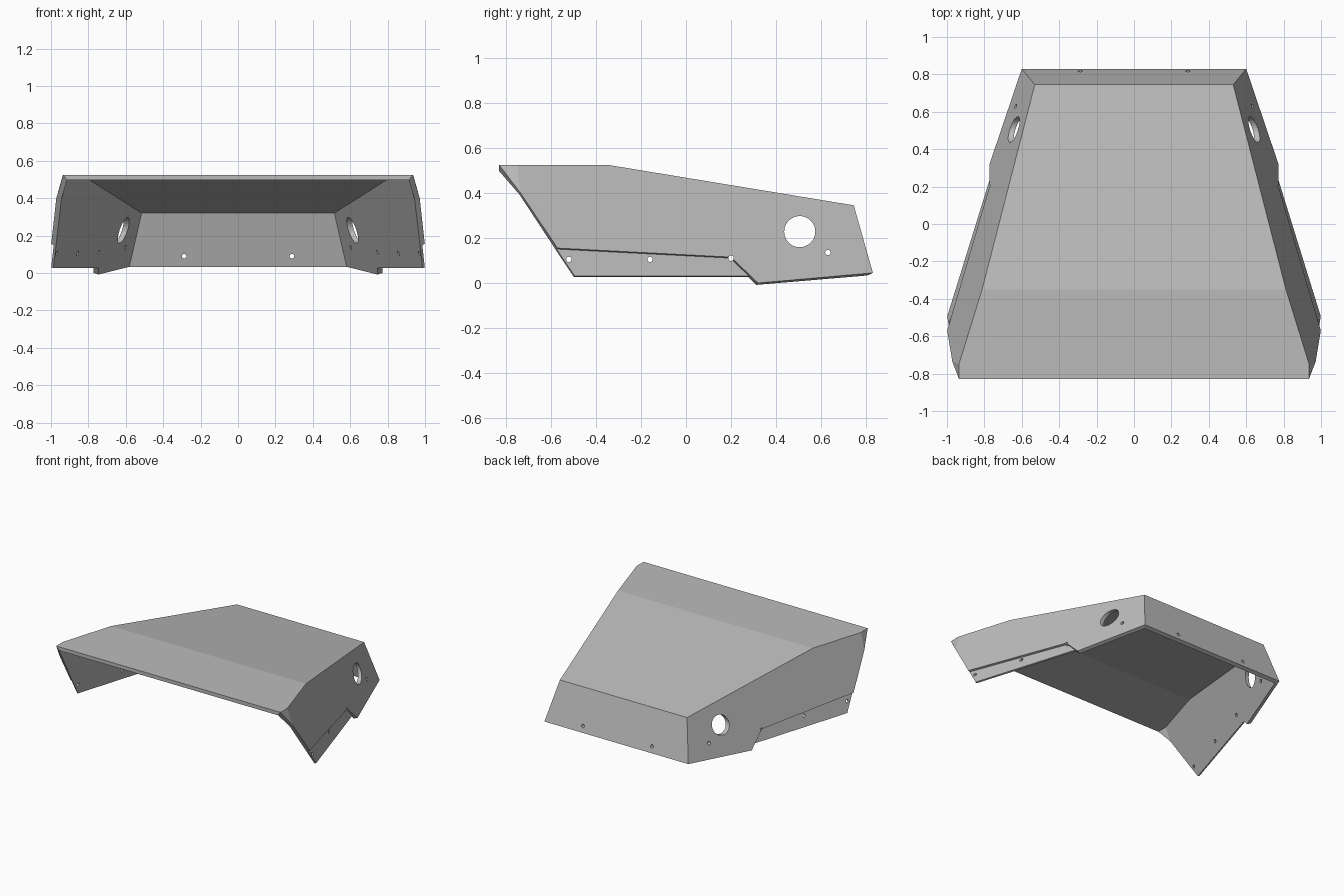
import bpy, bmesh, math
from mathutils import Vector, Matrix

if "Cube" in bpy.data.objects:
    bpy.data.objects.remove(bpy.data.objects["Cube"])

grey = bpy.data.materials.new("light_grey")
grey.diffuse_color = (0.5, 0.5, 0.5, 1)
grey.use_nodes = True
grey.node_tree.nodes["Principled BSDF"].inputs["Base Color"].default_value = grey.diffuse_color
THICK = 0.028


def side_point(s, y, z):
    """Point on the sloping side wall plane, s is the side sign."""
    return Vector((s * (0.8717 - 0.31 * y - 0.32 * z), y, z))


def make_object(name, faces, shift=0.0):
    """Mesh from lists of points, with shared corners merged."""
    bm = bmesh.new()
    for pts in faces:
        bm.faces.new([bm.verts.new(p) for p in pts])
    bmesh.ops.remove_doubles(bm, verts=bm.verts, dist=0.0005)
    bm.normal_update()
    for v in bm.verts:
        v.co -= v.normal * shift
    me = bpy.data.meshes.new(name)
    bm.to_mesh(me)
    bm.free()
    me.materials.append(grey)
    ob = bpy.data.objects.new(name, me)
    bpy.context.collection.objects.link(ob)
    return ob


def finish(ob, thickness, cutter):
    """Give the sheet its thickness, then drill the holes."""
    m = ob.modifiers.new("thickness", 'SOLIDIFY')
    m.thickness, m.offset = thickness, -1
    m.use_even_offset = m.use_quality_normals = True
    b = ob.modifiers.new("holes", 'BOOLEAN')
    b.operation, b.solver, b.object = 'DIFFERENCE', 'EXACT', cutter


# Hole cutters: ventilation holes and screw holes, running across and lengthways
bm = bmesh.new()


def drill(centre, radius, depth, axis, segments):
    rot = Matrix.Rotation(math.pi / 2, 4, axis)
    bmesh.ops.create_cone(bm, cap_ends=True, segments=segments, radius1=radius,
                          radius2=radius, depth=depth,
                          matrix=Matrix.Translation(centre) @ rot)


drill((0, 0.505, 0.228), 0.069, 3, 'Y', 48)
for y, z in ((-0.52, 0.105), (-0.16, 0.105), (0.2, 0.11), (0.63, 0.135)):
    drill((0, y, z), 0.012, 3, 'Y', 20)
for x in (-0.288, 0.288):
    drill((x, 0.8, 0.09), 0.012, 0.3, 'X', 20)
me = bpy.data.meshes.new("hole_cutter")
bm.to_mesh(me)
bm.free()
cutter = bpy.data.objects.new("hole_cutter", me)
bpy.context.collection.objects.link(cutter)
cutter.hide_render = True
cutter.hide_set(True)

# Hood shell: top panels, back panel, two side walls with cut-off front corners
nose = {s: Vector((s * 0.935, -0.83, 0.525)) for s in (-1, 1)}
corner = {s: side_point(s, -0.75, 0.525) for s in (-1, 1)}
knee = {s: side_point(s, -0.35, 0.525) for s in (-1, 1)}
back_top = {s: side_point(s, 0.745, 0.345) for s in (-1, 1)}
back_low = {s: side_point(s, 0.83, 0.045) for s in (-1, 1)}
faces = [
    [nose[-1], nose[1], corner[1], knee[1], knee[-1], corner[-1]],
    [knee[-1], knee[1], back_top[1], back_top[-1]],
    [back_top[-1], back_top[1], back_low[1], back_low[-1]],
]
for s in (-1, 1):
    cheek = side_point(s, -0.735, 0.40)
    wall = [cheek, side_point(s, -0.57, 0.155), side_point(s, 0.2, 0.115),
            side_point(s, 0.32, 0.0), back_low[s], back_top[s], knee[s], corner[s]]
    chamfer = [nose[s], cheek, corner[s]]
    faces += [wall[::s], chamfer[::s]]
shell = make_object("hood_shell", faces)
finish(shell, THICK, cutter)

# Thin recessed flanges below the side walls
for s, label in ((-1, "left"), (1, "right")):
    outline = [side_point(s, y, z) for y, z in
               ((-0.57, 0.155), (-0.49, 0.035), (0.285, 0.035), (0.2, 0.115))]
    flange = make_object(label + "_flange", [outline[::s]], shift=0.015)
    finish(flange, THICK - 0.015, cutter)
